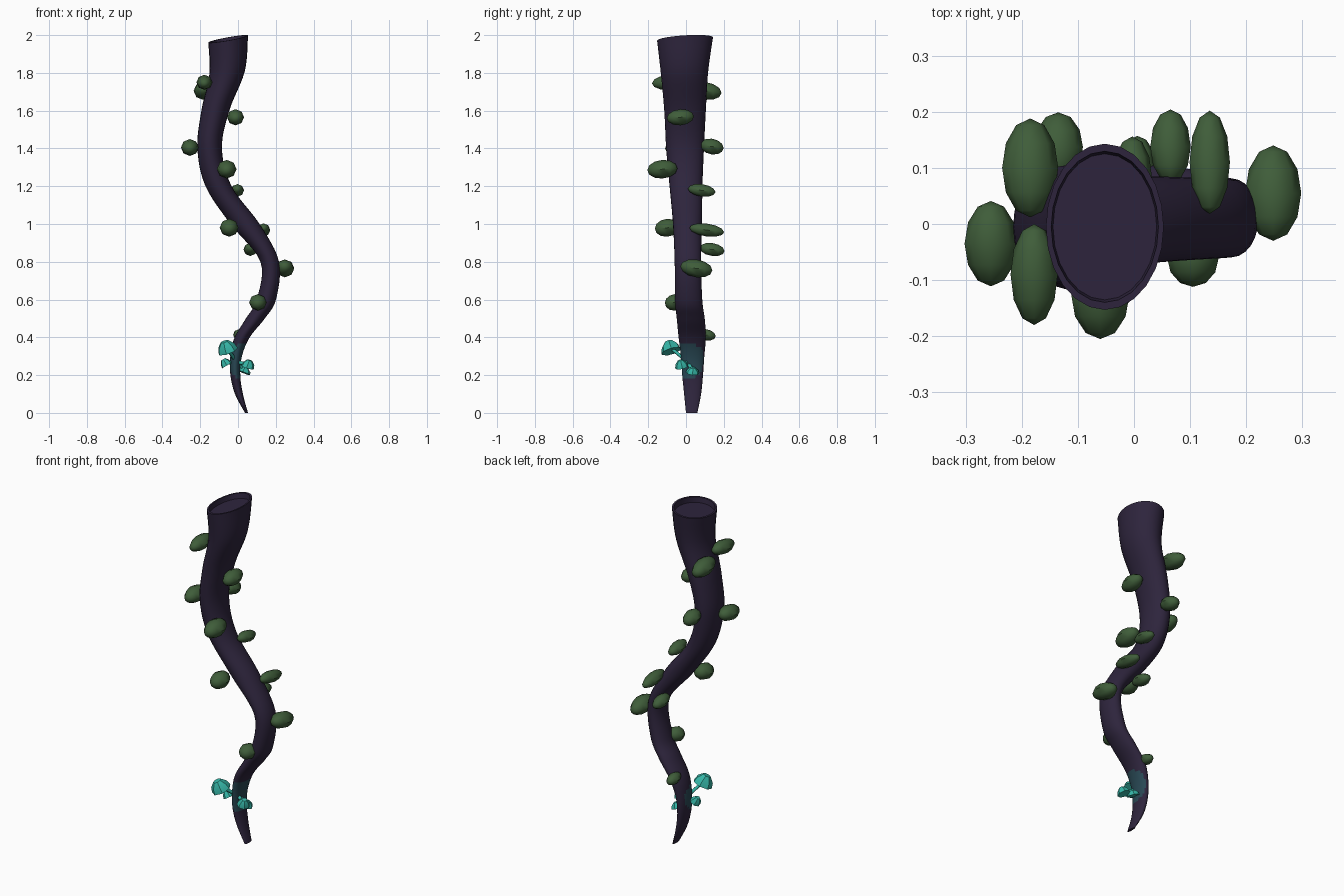
import bpy
import bmesh
import math
from mathutils import Vector

cube = bpy.data.objects.get("Cube")
if cube:
    bpy.data.objects.remove(cube, do_unlink=True)


def make_material(name, color):
    material = bpy.data.materials.new(name)
    material.use_nodes = True
    material.diffuse_color = (*color, 1)
    material.node_tree.nodes["Principled BSDF"].inputs["Base Color"].default_value = (*color, 1)
    return material


bark = make_material("dark purple bark", (.027, .018, .046))
leaf = make_material("moss green", (.05, .11, .042))
teal = make_material("bright teal", (.036, .46, .38))
glow = make_material("dim teal glow", (.022, .065, .089))


def finish(bm, name, materials, angle):
    bmesh.ops.recalc_face_normals(bm, faces=bm.faces)
    mesh = bpy.data.meshes.new(name)
    bm.to_mesh(mesh)
    bm.free()
    for material in materials:
        mesh.materials.append(material)
    obj = bpy.data.objects.new(name, mesh)
    bpy.context.collection.objects.link(obj)
    bpy.ops.object.select_all(action='DESELECT')
    obj.select_set(True)
    bpy.context.view_layer.objects.active = obj
    bpy.ops.object.shade_smooth_by_angle(angle=math.radians(angle))
    return obj


# Vine stations: height, centre x, centre y, half width, half depth
stations = [Vector(s) for s in (
    (0, .045, .03, .008, .03),
    (.1, .005, .035, .021, .045),
    (.2, -.014, .035, .026, .055),
    (.3, -.01, .035, .031, .062),
    (.4, .022, .033, .04, .072),
    (.5, .092, .025, .05, .074),
    (.6, .15, .014, .051, .072),
    (.8, .168, .01, .049, .07),
    (1, .037, .008, .077, .077),
    (1.2, -.103, 0, .069, .087),
    (1.4, -.15, -.005, .065, .1),
    (1.6, -.12, -.005, .074, .11),
    (1.8, -.058, -.008, .094, .125),
    (1.98, -.052, -.005, .105, .148),
)]


def vine_path(steps):
    """Smooth curve through the stations."""
    path = []
    last = len(stations) - 1
    for i in range(last):
        a, b = stations[max(i - 1, 0)], stations[i]
        c, d = stations[i + 1], stations[min(i + 2, last)]
        for k in range(steps):
            t = k / steps
            path.append(b + (c - a) * (t / 2)
                        + (a * 2 - b * 5 + c * 4 - d) * (t * t / 2)
                        + (b * 3 - a - c * 3 + d) * (t ** 3 / 2))
    path.append(stations[last])
    return path


SIDES = 24


def add_ring(bm, station, scale=1, tilt=0):
    z, x, y, rx, ry = station
    ring = []
    for i in range(SIDES):
        a = math.tau * i / SIDES
        dx, dy = rx * scale * math.cos(a), ry * scale * math.sin(a)
        ring.append(bm.verts.new((x + dx, y + dy, z + tilt * (dx * .18 + dy * .06))))
    return ring


def bridge(bm, low, high):
    for i in range(SIDES):
        j = (i + 1) % SIDES
        bm.faces.new((low[i], low[j], high[j], high[i]))


# Twisting vine with a tilted, hollowed top and a glowing patch near the tip
bm = bmesh.new()
rings = [add_ring(bm, s, tilt=max(0, s[0] - 1.6) / .38) for s in vine_path(6)]
bm.faces.new(rings[0])
top = stations[-1]
rings.append(add_ring(bm, top, .91, 1))
floor = top.copy()
floor[0] -= .03
rings.append(add_ring(bm, floor, .88, 1))
for low, high in zip(rings, rings[1:]):
    bridge(bm, low, high)
bm.faces.new(rings[-1])
patch_centre = Vector((.04, .005, .275))
for face in bm.faces:
    if (face.calc_center_median() - patch_centre).length < .1:
        face.material_index = 1
finish(bm, "vine", [bark, glow], 40)


# Leaf buds: centre, half width, half length
buds = [
    (-.178, -.09, 1.75, .042, .09),
    (-.185, .1, 1.705, .05, .088),
    (-.013, -.03, 1.565, .045, .072),
    (-.255, -.035, 1.405, .047, .076),
    (-.135, .137, 1.41, .044, .062),
    (-.06, -.125, 1.29, .052, .08),
    (-.003, .083, 1.178, .035, .073),
    (-.047, -.1, .98, .05, .065),
    (.135, .11, .968, .036, .092),
    (.065, .138, .865, .036, .066),
    (.248, .055, .765, .05, .085),
    (.105, -.06, .585, .046, .052),
    (.006, .105, .413, .032, .052),
]
for n, (x, y, z, width, length) in enumerate(buds):
    bm = bmesh.new()
    bmesh.ops.create_uvsphere(bm, u_segments=8, v_segments=6, radius=1)
    lean = .12 if y > .05 else -.06
    for v in bm.verts:
        u, w, along = v.co
        v.co = (x + u * width, y + along * length,
                z + w * width * .95 - lean * along * length)
    finish(bm, f"leaf_bud_{n + 1}", [leaf], 45)


# Small mushrooms: cap centre, outward lean, cap radius, cap height
def mushroom(n, centre, axis, radius, height):
    centre, axis = Vector(centre), Vector(axis).normalized()
    turn = axis.to_track_quat('Z', 'Y')
    bm = bmesh.new()
    loops = []
    for share, level in ((.3, -.3), (1, -.35), (.85, .15), (.4, .6)):
        loops.append([bm.verts.new(centre + turn @ Vector((
            radius * share * math.cos(math.tau * i / 7),
            radius * share * math.sin(math.tau * i / 7),
            height * level))) for i in range(7)])
    for low, high in zip(loops, loops[1:]):
        for i in range(7):
            j = (i + 1) % 7
            bm.faces.new((low[i], low[j], high[j], high[i]))
    bm.faces.new(loops[0])
    bm.faces.new(loops[-1])
    finish(bm, f"mushroom_cap_{n}", [teal], 30)

    # Stem reaching back into the vine
    root = Vector((-.008, .01, .27))
    bm = bmesh.new()
    reach = centre - root
    bmesh.ops.create_cone(bm, segments=6, radius1=.011, radius2=.008,
                          depth=reach.length, cap_ends=True)
    spin = reach.to_track_quat('Z', 'Y')
    for v in bm.verts:
        v.co = spin @ v.co + (centre + root) / 2
    finish(bm, f"mushroom_stem_{n}", [teal], 60)


mushroom(1, (-.06, -.083, .345), (-.35, -.3, 1), .055, .06)
mushroom(2, (-.066, .0, .263), (-.6, 0, 1), .031, .04)
mushroom(3, (.055, -.025, .255), (.3, -.2, 1), .036, .042)
mushroom(4, (.035, .035, .222), (.4, .1, 1), .036, .03)
